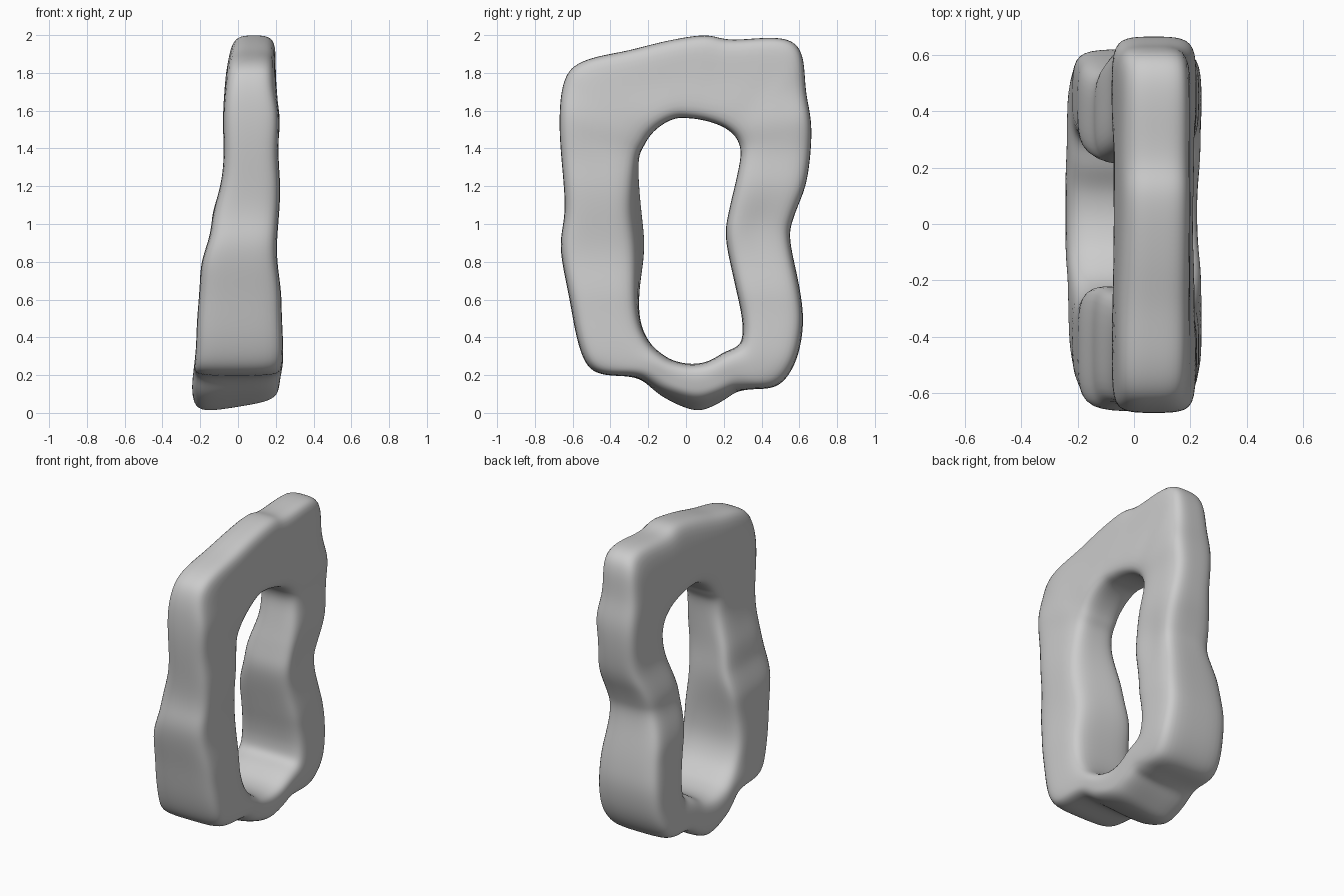
import bpy, bmesh
from math import exp
from mathutils import Vector

if "Cube" in bpy.data.objects:
    bpy.data.objects.remove(bpy.data.objects["Cube"])

# Stations round the ring: outer y, outer z, inner y, inner z
RING = [
    (0.05, 0.0, 0.04, 0.26), (0.18, 0.045, 0.12, 0.275), (0.30, 0.12, 0.20, 0.32),
    (0.48, 0.14, 0.28, 0.36), (0.58, 0.27, 0.30, 0.43), (0.62, 0.47, 0.29, 0.54),
    (0.60, 0.67, 0.255, 0.70), (0.55, 0.92, 0.21, 0.93), (0.575, 1.05, 0.23, 1.08),
    (0.64, 1.23, 0.265, 1.23), (0.665, 1.50, 0.29, 1.37), (0.635, 1.70, 0.27, 1.45),
    (0.61, 1.91, 0.22, 1.50), (0.50, 1.985, 0.16, 1.53), (0.24, 1.975, 0.09, 1.55),
    (0.10, 2.0, 0.02, 1.56), (-0.10, 1.97, -0.05, 1.56), (-0.30, 1.92, -0.12, 1.53),
    (-0.54, 1.865, -0.18, 1.48), (-0.645, 1.76, -0.22, 1.42), (-0.67, 1.50, -0.255, 1.33),
    (-0.64, 1.10, -0.255, 1.08), (-0.665, 0.88, -0.235, 0.86), (-0.62, 0.62, -0.25, 0.63),
    (-0.56, 0.33, -0.24, 0.48), (-0.47, 0.21, -0.19, 0.37), (-0.26, 0.185, -0.11, 0.30),
    (-0.13, 0.08, -0.04, 0.27),
]
# Side faces: height, x
LEFT = [(0, -.23), (.1, -.245), (.4, -.22), (.75, -.2), (1, -.14), (1.3, -.075), (1.6, -.08), (1.85, -.06), (2, -.035)]
RIGHT = [(0, .2), (.1, .215), (.3, .24), (.6, .23), (.85, .205), (1.2, .225), (1.4, .21), (1.55, .225), (1.75, .195), (2, .205)]


def lerp_table(table, z):
    z = min(max(z, 0), 2)
    for (a, xa), (b, xb) in zip(table, table[1:]):
        if z <= b:
            f = (z - a) / (b - a)
            f = f * f * (3 - 2 * f)
            return xa + (xb - xa) * f


def spline(i, t):
    # closed Catmull-Rom through the stations
    p, q, r, s = (Vector(RING[(i + k) % len(RING)]) for k in (-1, 0, 1, 2))
    return 0.5 * (2 * q + (r - p) * t + (2 * p - 5 * q + 4 * r - s) * t * t
                  + (3 * q - p - 3 * r + s) * t ** 3)


def section(v):
    # rounded rectangular slice from the hole edge to the rim
    outer, inner = Vector(v[:2]), Vector(v[2:])
    d = (outer - inner).normalized()
    c = 0.045
    pts = []
    for side, depth in (("L", 0), ("L", c), ("L", .5), ("L", -c), ("L", 1),
                        ("M", 1), ("R", 1), ("R", -c), ("R", .5), ("R", c), ("R", 0), ("M", 0)):
        if depth == c:
            p = inner + d * c
        elif depth == -c:
            p = outer - d * c
        else:
            p = inner.lerp(outer, depth)
        xl, xr = lerp_table(LEFT, p.y), lerp_table(RIGHT, p.y)
        # shallow dent beside the rear notch
        xr -= 0.025 * exp(-((p.x - .4) / .1) ** 2 - ((p.y - 1) / .15) ** 2)
        edge = depth in (0, 1)
        x = {"L": xl + c * edge, "R": xr - c * edge, "M": (xl + xr) / 2}[side]
        y, z = p
        # hole wall splays on the front post; foot slopes up to the right
        sign = (x - (xl + xr) / 2) / (xr - xl)
        if y < 0 and depth in (0, c):
            y -= 0.08 * sign * exp(-((z - 1) / .3) ** 2)
        if z < 0.2 and abs(y) < 0.3 and depth in (1, -c):
            z += 0.07 * max(sign + .4, 0) * (1 - z / .2)
        pts.append((x, y, z))
    return pts


# Frame ring
bm = bmesh.new()
loops = [[bm.verts.new(p) for p in section(spline(i, k / 3))]
         for i in range(len(RING)) for k in range(3)]
for a, b in zip(loops, loops[1:] + loops[:1]):
    for j in range(len(a)):
        k = (j + 1) % len(a)
        bm.faces.new((a[j], a[k], b[k], b[j]))
low = min(v.co.z for v in bm.verts)
for v in bm.verts:
    v.co.z -= low
bmesh.ops.recalc_face_normals(bm, faces=bm.faces)
mesh = bpy.data.meshes.new("ring_frame")
bm.to_mesh(mesh)
bm.free()
mesh.shade_smooth()
ring = bpy.data.objects.new("ring_frame", mesh)
bpy.context.collection.objects.link(ring)
sub = ring.modifiers.new("soften", "SUBSURF")
sub.levels = sub.render_levels = 2
